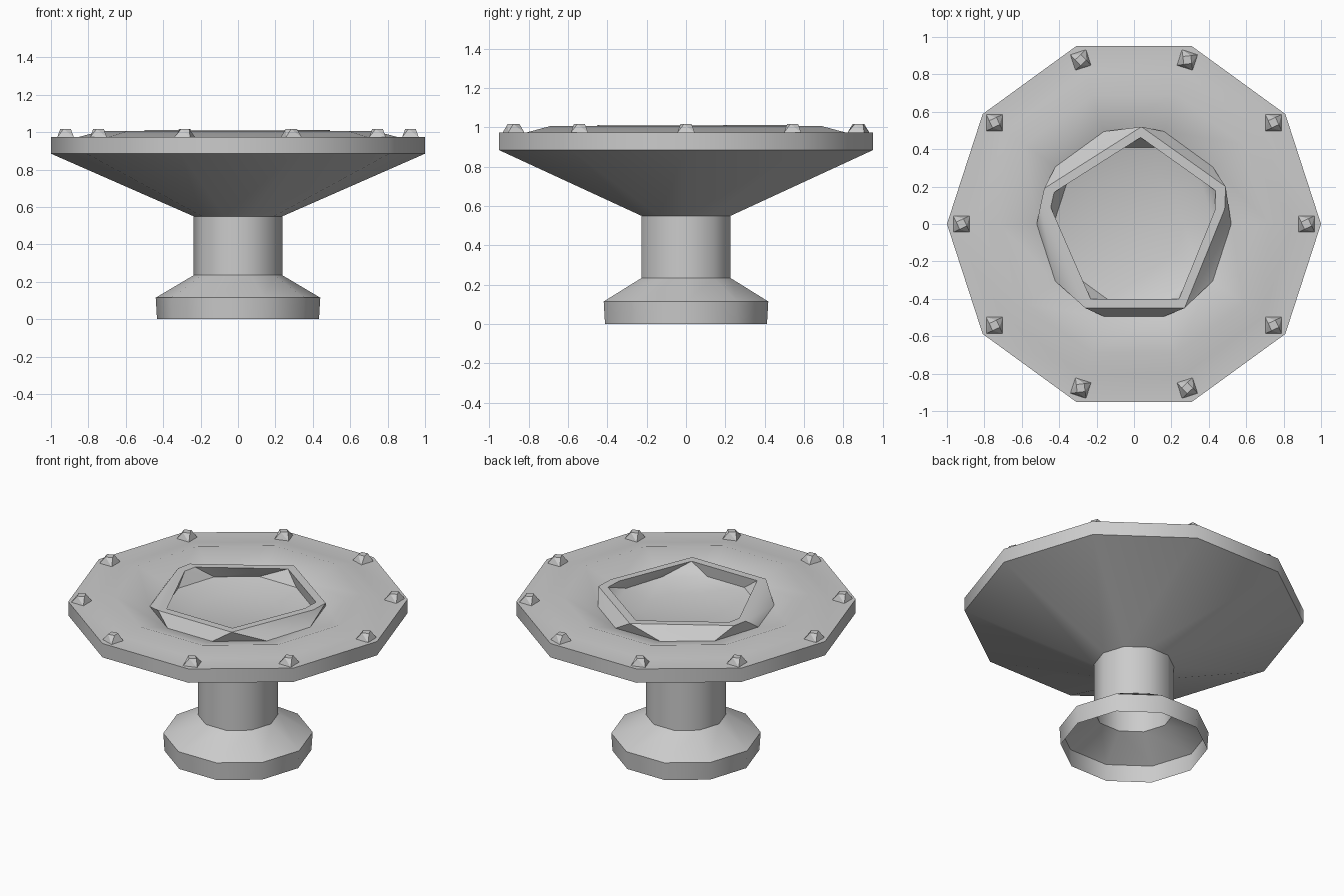
import bpy, bmesh, math
from mathutils import Matrix

if "Cube" in bpy.data.objects:
    bpy.data.objects.remove(bpy.data.objects["Cube"])

TAU = 2 * math.pi


def ring(r, z, n=10):
    return [(r * math.cos(TAU * i / n), r * math.sin(TAU * i / n), z) for i in range(n)]


def ang(v):
    return math.atan2(v.co.y, v.co.x) % TAU


def zip_loops(bm, a, b):
    """Join two closed loops of differing vertex counts by angle."""
    i = j = 0
    n, m = len(a), len(b)
    at = lambda l, k: ang(l[k % len(l)]) + TAU * (k // len(l))
    while i < n or j < m:
        if j == m or (i < n and at(a, i + 1) <= at(b, j + 1)):
            bm.faces.new((a[i % n], a[(i + 1) % n], b[j % m]))
            i += 1
        else:
            bm.faces.new((a[i % n], b[(j + 1) % m], b[j % m]))
            j += 1


def finish(bm, name, smooth=None):
    bmesh.ops.recalc_face_normals(bm, faces=bm.faces)
    me = bpy.data.meshes.new(name)
    bm.to_mesh(me)
    bm.free()
    ob = bpy.data.objects.new(name, me)
    bpy.context.collection.objects.link(ob)
    if smooth:
        bpy.ops.object.select_all(action='DESELECT')
        ob.select_set(True)
        bpy.context.view_layer.objects.active = ob
        bpy.ops.object.shade_smooth_by_angle(angle=math.radians(smooth))
    return ob


def loft(name, loops, cap_end=False, smooth=40):
    bm = bmesh.new()
    vs = [sorted([bm.verts.new(p) for p in l], key=ang) for l in loops]
    for a, b in zip(vs, vs[1:]):
        if len(a) == len(b):
            n = len(a)
            for k in range(n):
                bm.faces.new((a[k], a[(k + 1) % n], b[(k + 1) % n], b[k]))
        else:
            zip_loops(bm, a, b)
    if cap_end:
        bm.faces.new(vs[-1])
    return finish(bm, name, smooth)


# hollow foot, column, flared underside, dish and uneven inner lip in one shell
lip = [(.04, .52), (.49, .20), (.485, .08), (.27, -.45), (-.26, -.45), (-.50, .10), (-.48, .19)]
lip_outer = [(x, y, 1.012) for x, y in lip]
lip_inner = [(x * .89, y * .89, 1.012) for x, y in lip]
profile = [(.433, 0), (.44, .115), (.237, .235), (.237, .55), (1, .885), (1, .975),
           (.85, .975), (.725, 1.007), (.52, .94)]
loops = [ring(r, z) for r, z in profile]
loops += [lip_outer, lip_inner, ring(.43, .938), ring(.268, .90)]
loft("pedestal_dish", loops, cap_end=True)

# ten small twisted studs around the rim
for k in range(10):
    a = TAU * k / 10
    turn = math.radians(45 + (-18 if k in (2, 7) else 18 if k in (3, 8) else 0))
    bm = bmesh.new()
    bmesh.ops.create_cone(bm, cap_ends=True, segments=4, radius1=.063, radius2=.03, depth=.045)
    top = [v for v in bm.verts if v.co.z > 0]
    bmesh.ops.rotate(bm, verts=top, cent=(0, 0, 0), matrix=Matrix.Rotation(math.radians(25), 3, 'Z'))
    bmesh.ops.triangulate(bm, faces=bm.faces)
    bmesh.ops.rotate(bm, verts=bm.verts, cent=(0, 0, 0), matrix=Matrix.Rotation(turn, 3, 'Z'))
    bmesh.ops.translate(bm, verts=bm.verts, vec=(.922 * math.cos(a), .922 * math.sin(a), .995))
    finish(bm, f"rim_stud_{k + 1}")
